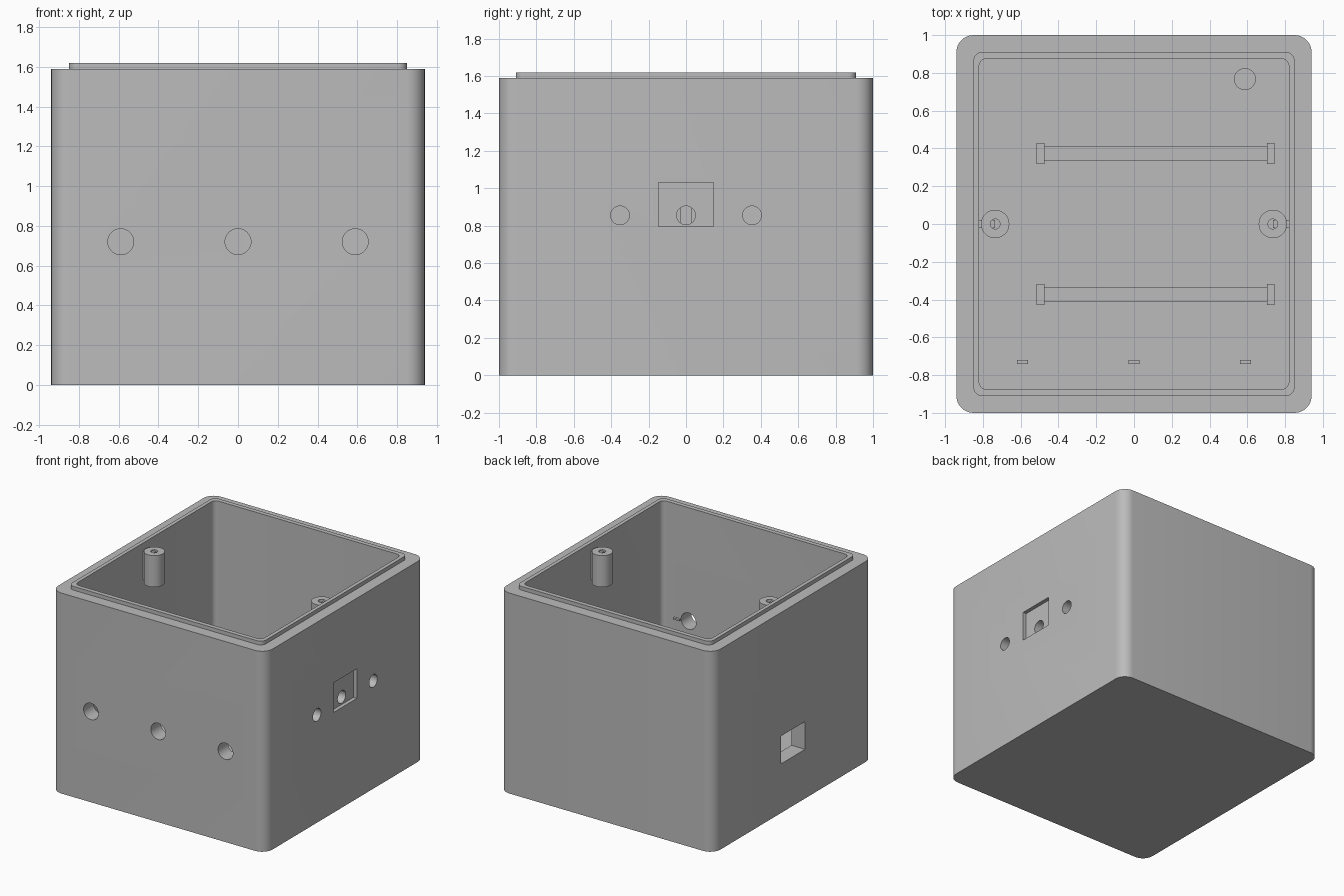
import bpy
import bmesh
from math import pi, cos, sin, radians
from mathutils import Matrix, Vector

if "Cube" in bpy.data.objects:
    bpy.data.objects.remove(bpy.data.objects["Cube"], do_unlink=True)

GREY = bpy.data.materials.new("light_grey_plastic")
GREY.use_nodes = True
GREY.diffuse_color = (0.5, 0.5, 0.5, 1)
GREY.node_tree.nodes["Principled BSDF"].inputs["Base Color"].default_value = (0.5, 0.5, 0.5, 1)

FLOOR, TOP, LIP = 0.12, 1.59, 1.62


def make_object(name, bm):
    bmesh.ops.recalc_face_normals(bm, faces=bm.faces)
    mesh = bpy.data.meshes.new(name)
    bm.to_mesh(mesh)
    bm.free()
    mesh.materials.append(GREY)
    ob = bpy.data.objects.new(name, mesh)
    bpy.context.collection.objects.link(ob)
    return ob


def loft(name, loops):
    """Skin a stack of equal point loops and cap both ends."""
    bm = bmesh.new()
    rings = [[bm.verts.new(p) for p in loop] for loop in loops]
    count = len(rings[0])
    for a, b in zip(rings, rings[1:]):
        for i in range(count):
            j = (i + 1) % count
            bm.faces.new((a[i], a[j], b[j], b[i]))
    bm.faces.new(rings[0])
    bm.faces.new(rings[-1])
    return make_object(name, bm)


def rounded(hx, hy, r, z, steps=8):
    points = []
    for k, (sx, sy) in enumerate(((1, 1), (-1, 1), (-1, -1), (1, -1))):
        for i in range(steps + 1):
            a = pi / 2 * (k + i / steps)
            points.append((sx * (hx - r) + r * cos(a), sy * (hy - r) + r * sin(a), z))
    return points


def circle(x, y, r, z, sides=40):
    return [(x + r * cos(2 * pi * i / sides), y + r * sin(2 * pi * i / sides), z)
            for i in range(sides)]


def block(name, low, high):
    bm = bmesh.new()
    low, high = Vector(low), Vector(high)
    size = Matrix.Diagonal((high - low).to_4d())
    bmesh.ops.create_cube(bm, size=1, matrix=Matrix.Translation((low + high) / 2) @ size)
    return make_object(name, bm)


def rod(name, centre, radius, length, axis):
    bm = bmesh.new()
    turn = Matrix.Rotation(radians(90), 4, "Y" if axis == "X" else "X")
    bmesh.ops.create_cone(bm, cap_ends=True, segments=40, radius1=radius, radius2=radius,
                          depth=length, matrix=Matrix.Translation(centre) @ turn)
    return make_object(name, bm)


def cut(target, cutter):
    mod = target.modifiers.new("cut", "BOOLEAN")
    mod.operation, mod.solver, mod.object = "DIFFERENCE", "EXACT", cutter
    bpy.context.view_layer.update()
    graph = bpy.context.evaluated_depsgraph_get()
    mesh = bpy.data.meshes.new_from_object(target.evaluated_get(graph))
    target.modifiers.clear()
    target.data = mesh
    bpy.data.objects.remove(cutter, do_unlink=True)


# Open case with a raised lip around the rim
case = loft("case", [
    rounded(0.94, 1.0, 0.09, 0), rounded(0.94, 1.0, 0.09, TOP),
    rounded(0.85, 0.91, 0.045, TOP), rounded(0.85, 0.91, 0.045, LIP),
    rounded(0.82, 0.875, 0.04, LIP), rounded(0.82, 0.875, 0.04, FLOOR)])

# Three front holes
for x in (-0.59, 0, 0.59):
    cut(case, rod("front_hole", (x, -0.95, 0.72), 0.065, 0.3, "Y"))

# Shallow side recess with a row of three holes
cut(case, block("side_recess", (0.91, -0.147, 0.795), (1.1, 0.147, 1.03)))
for y in (-0.353, 0, 0.353):
    cut(case, rod("side_hole", (0.9, y, 0.855), 0.05, 0.3, "X"))

# Window through the opposite wall
cut(case, block("window", (-1.1, -0.15, 0.39), (-0.75, 0.15, 0.61)))

# Screw posts high on the side walls
smooth = [case]
for side, x in (("left", 0.735), ("right", -0.735)):
    smooth.append(loft(side + "_screw_post", [
        circle(x, 0, 0.075, 1.32), circle(x, 0, 0.075, 1.57),
        circle(x, 0, 0.026, 1.57), circle(x, 0, 0.026, 1.36)]))
    # Bridge that ties the post to the wall
    inner, outer = sorted((x, x * 1.13))
    block(side + "_post_bridge", (inner, -0.02, 1.33), (outer, 0.02, 1.56))

# Round peg on the floor
smooth.append(loft("floor_peg", [circle(0.587, 0.767, 0.058, FLOOR - 0.01),
                                 circle(0.587, 0.767, 0.058, FLOOR + 0.06)]))

# Floor rails with end stops
for side, y in (("front", -0.373), ("back", 0.373)):
    block(side + "_rail", (-0.48, y - 0.04, FLOOR - 0.01), (0.71, y + 0.04, FLOOR + 0.04))
    for x in (-0.495, 0.725):
        block(side + "_rail_stop", (x - 0.02, y - 0.055, FLOOR - 0.01),
              (x + 0.02, y + 0.055, FLOOR + 0.06))

# Small tabs behind the holes
for x in (-0.59, 0, 0.59):
    block("front_tab", (x - 0.03, -0.74, 0.786), (x + 0.03, -0.72, 0.8))
block("side_tab", (0.67, -0.03, 0.79), (0.69, 0.03, 0.92))

# Smooth the rounded walls, keep the edges crisp
bpy.ops.object.select_all(action="DESELECT")
for ob in smooth:
    ob.select_set(True)
bpy.context.view_layer.objects.active = case
bpy.ops.object.shade_smooth_by_angle(angle=radians(30))
